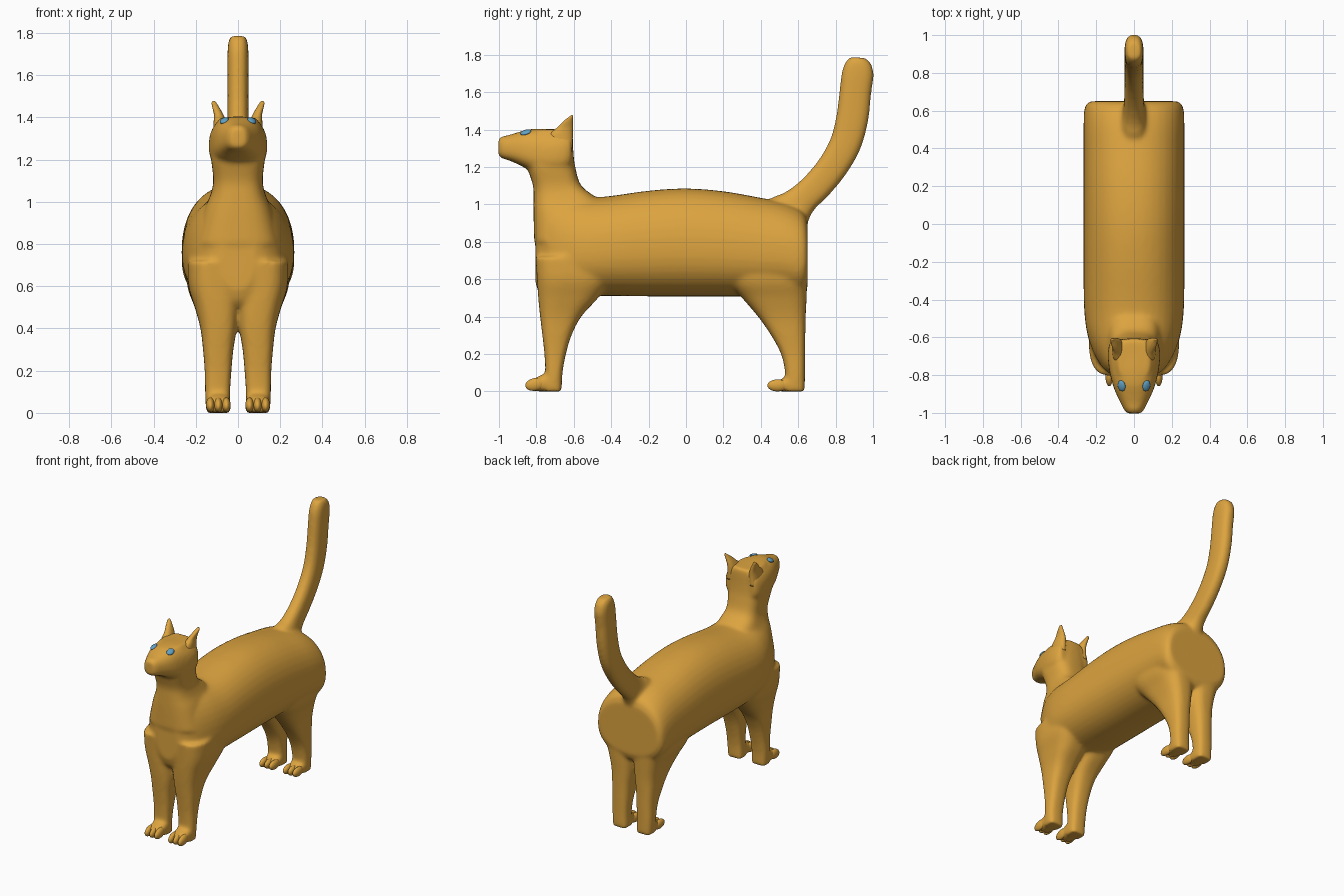
import bpy, bmesh, math
from mathutils import Vector


def material(name, rgb):
    m = bpy.data.materials.new(name)
    m.diffuse_color = (*rgb, 1)
    return m


FUR = material("ginger fur", (0.72, 0.37, 0.05))
BLUE = material("blue eye", (0.12, 0.36, 0.56))


def loft(bm, rings, xc=None, n=2.4, f=0.5, steps=5, seg=40):
    """Skin through rings (y1, z1, y2, z2, half_width[, x]) : ends of the ring in the yz plane."""
    rings = [Vector((*r, 0)) if len(r) == 5 else Vector(r) for r in rings]
    dense = []
    for i in range(len(rings) - 1):
        p1, p2 = rings[i], rings[i + 1]
        p0 = rings[i - 1] if i else p1 * 2 - p2
        p3 = rings[i + 2] if i + 2 < len(rings) else p2 * 2 - p1
        for k in range(steps):
            t = k / steps
            dense.append((p1 * 2 + (p2 - p0) * t + (p0 * 2 - p1 * 5 + p2 * 4 - p3) * t * t
                          + (p1 * 3 - p0 - p2 * 3 + p3) * t ** 3) * 0.5)
    dense.append(rings[-1])
    loops = []
    for y1, z1, y2, z2, w, x in dense:
        loop = []
        for j in range(seg):
            a = 2 * math.pi * j / seg
            c, s = math.cos(a), math.sin(a)
            px = math.copysign(abs(c) ** (2 / n), c) * w
            t = math.copysign(abs(s) ** (2 / n), s)
            u = f - t * f if t > 0 else f - t * (1 - f)
            loop.append(bm.verts.new((x + px, y1 + (y2 - y1) * u, z1 + (z2 - z1) * u)))
        loops.append(loop)
    for A, B in zip(loops, loops[1:]):
        for j in range(seg):
            k = (j + 1) % seg
            bm.faces.new((A[j], A[k], B[k], B[j]))
    bm.faces.new(loops[0][::-1])
    bm.faces.new(loops[-1])


def finish(bm, name, mat):
    bmesh.ops.recalc_face_normals(bm, faces=bm.faces)
    me = bpy.data.meshes.new(name)
    bm.to_mesh(me)
    bm.free()
    me.materials.append(mat)
    for p in me.polygons:
        p.use_smooth = True
    ob = bpy.data.objects.new(name, me)
    bpy.context.collection.objects.link(ob)
    return ob


bm = bmesh.new()

# Torso: (y, top, bottom, half width)
torso = [(-.805, .98, .58, .08), (-.78, 1.02, .52, .135), (-.72, 1.045, .49, .195),
         (-.6, 1.045, .5, .243), (-.45, 1.04, .51, .264), (-.2, 1.073, .508, .267),
         (0, 1.085, .508, .267), (.2, 1.07, .508, .267), (.4, 1.035, .508, .267),
         (.52, 1.01, .508, .267), (.6, .98, .5, .264), (.635, .95, .52, .252), (.65, .91, .56, .23)]
loft(bm, [(y, t, y, b, w) for y, t, b, w in torso], n=2.25, f=.56)

# Neck: (z, front, back, half width)
neck = [(.8, -.812, -.45, .2), (.95, -.815, -.43, .165), (1.03, -.815, -.475, .132),
        (1.1, -.818, -.56, .117), (1.2, -.85, -.592, .127), (1.28, -.87, -.602, .128),
        (1.35, -.85, -.605, .112), (1.4, -.82, -.608, .085)]
loft(bm, [(a, z, b, z, w) for z, a, b, w in neck], n=2.9)

# Head: (y, top, bottom, half width)
head = [(-1.003, 1.35, 1.262, .035), (-.985, 1.363, 1.246, .052), (-.95, 1.37, 1.236, .07),
        (-.9, 1.385, 1.215, .094), (-.85, 1.4, 1.19, .113), (-.78, 1.405, 1.165, .13),
        (-.7, 1.402, 1.16, .139), (-.64, 1.4, 1.17, .132), (-.61, 1.395, 1.2, .115)]
loft(bm, [(y, t, y, b, w) for y, t, b, w in head], n=2.6, f=.6)

# Tail: front edge, back edge, half width
loft(bm, [(.4, .98, .6, .82, .075), (.46, 1.035, .648, .9, .07), (.53, 1.065, .685, .97, .056),
          (.61, 1.125, .765, 1.05, .051), (.7, 1.225, .855, 1.16, .05), (.77, 1.345, .93, 1.29, .05),
          (.803, 1.47, .973, 1.44, .05), (.82, 1.6, .99, 1.59, .05), (.832, 1.7, 1.003, 1.69, .05),
          (.85, 1.755, .99, 1.75, .046), (.875, 1.788, .96, 1.782, .036)], n=2.6)

# Legs: (z, front, back, inner x, outer x)
front_leg = [(0, -.755, -.665, .035, .152), (.1, -.752, -.66, .037, .156), (.2, -.757, -.642, .031, .158),
             (.3, -.768, -.612, .022, .166), (.4, -.78, -.56, .005, .178), (.5, -.79, -.47, -.01, .205),
             (.6, -.797, -.4, -.02, .235), (.72, -.805, -.38, -.02, .24)]
hind_leg = [(0, .528, .635, .035, .152), (.1, .53, .636, .037, .156), (.2, .508, .637, .031, .158),
            (.3, .455, .638, .022, .166), (.4, .385, .64, .005, .178), (.5, .3, .645, -.01, .205),
            (.6, .22, .648, -.02, .24), (.75, .2, .65, -.02, .25)]
for s in (-1, 1):
    for leg in (front_leg, hind_leg):
        loft(bm, [(a, z, b, z, (o - i) / 2, s * (o + i) / 2) for z, a, b, i, o in leg], n=2.9)
    # Instep in front of each leg
    loft(bm, [(-.825, .06, -.825, .0, .045, s * .093), (-.78, .085, -.78, 0, .055, s * .093),
              (-.7, .11, -.7, 0, .055, s * .093)], n=2.8)
    loft(bm, [(.475, .055, .475, 0, .045, s * .093), (.52, .07, .52, 0, .055, s * .093),
              (.58, .1, .58, 0, .055, s * .093)], n=2.8)

body = finish(bm, "cat_body", FUR)
rm = body.modifiers.new("fuse", 'REMESH')
rm.mode = 'VOXEL'
rm.voxel_size = 0.011
rm.use_smooth_shade = True
sm = body.modifiers.new("soften", 'SMOOTH')
sm.factor = 0.5
sm.iterations = 12


def ellipsoid(bm, loc, size, rot=(0, 0, 0)):
    from mathutils import Matrix, Euler
    mat = Matrix.LocRotScale(Vector(loc), Euler(rot), Vector(size))
    bmesh.ops.create_uvsphere(bm, u_segments=20, v_segments=12, radius=1, matrix=mat)


# Toes, three on each paw
bm = bmesh.new()
for s in (-1, 1):
    for x in (.055, .093, .131):
        ellipsoid(bm, (s * x, -.805, .038), (.0205, .055, .034), (.2, 0, 0))
        ellipsoid(bm, (s * x, .49, .032), (.0205, .055, .032))
finish(bm, "toes", FUR)

# Ears: (z, front, back, inner x, outer x)
bm = bmesh.new()
ear = [(1.3, -.72, -.607, .06, .12), (1.37, -.73, -.605, .055, .116), (1.41, -.69, -.604, .068, .114),
       (1.445, -.655, -.604, .087, .121), (1.468, -.625, -.604, .102, .125), (1.478, -.614, -.606, .109, .12)]
for s in (-1, 1):
    loft(bm, [(a, z, b, z, (o - i) / 2, s * (o + i) / 2) for z, a, b, i, o in ear], n=2.2, seg=24)
finish(bm, "ears", FUR)

# Eyes
bm = bmesh.new()
for s in (-1, 1):
    ellipsoid(bm, (s * .066, -.857, 1.385), (.022, .03, .011), (.3, s * .45, 0))
finish(bm, "eyes", BLUE)
